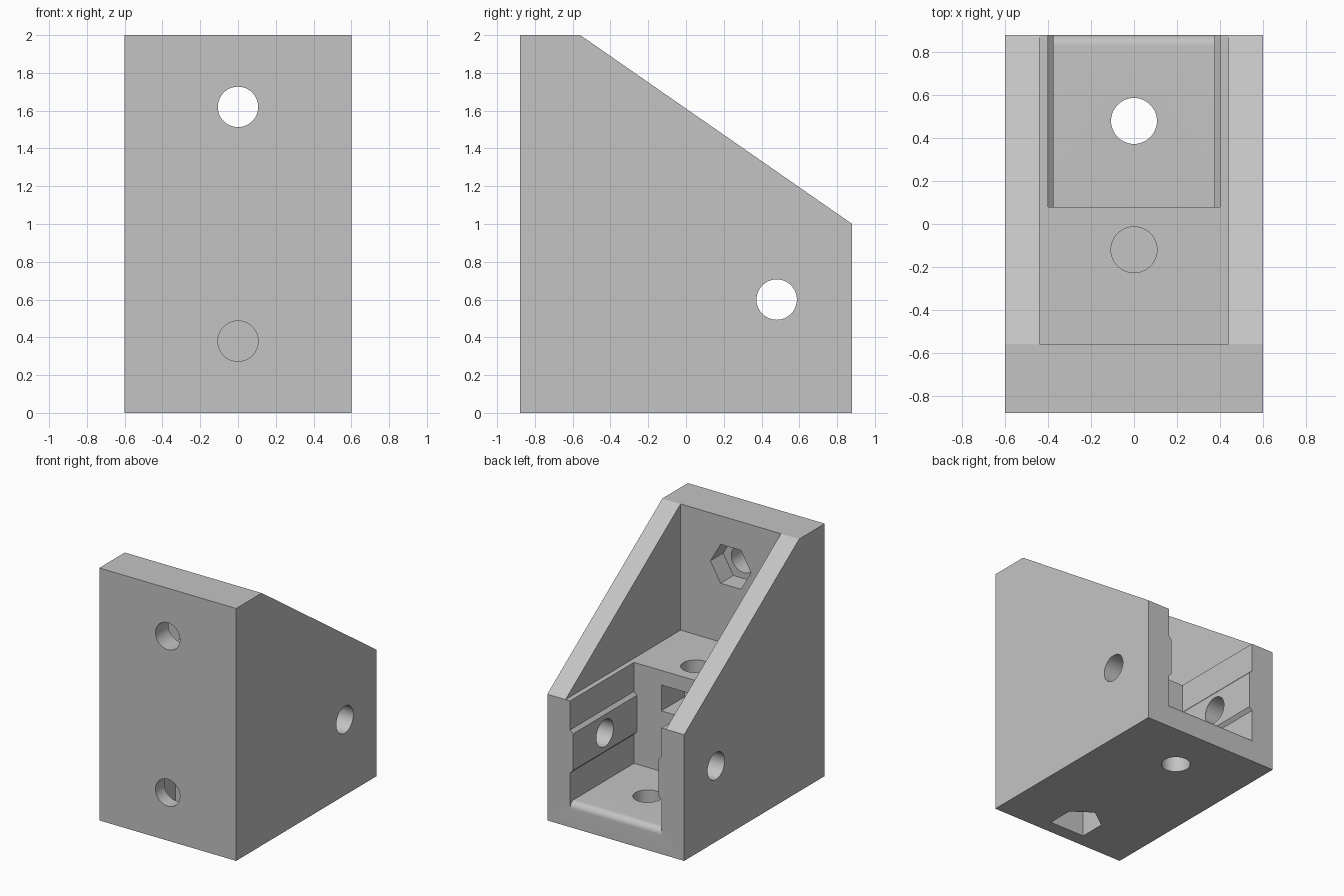
import bpy, bmesh, math
from mathutils import Vector

default = bpy.data.objects.get("Cube")
if default:
    bpy.data.objects.remove(default, do_unlink=True)

grey = bpy.data.materials.new("plain_grey")
grey.use_nodes = True
colour = (0.55, 0.55, 0.55, 1)
grey.diffuse_color = colour
grey.node_tree.nodes["Principled BSDF"].inputs["Base Color"].default_value = colour


def prism(name, points, axis, start, end):
    """Extrude a 2D outline along an axis; points use the other two axes in order."""
    def place(p, t):
        return {"x": Vector((t, p[0], p[1])),
                "y": Vector((p[0], t, p[1])),
                "z": Vector((p[0], p[1], t))}[axis]
    bm = bmesh.new()
    low = [bm.verts.new(place(p, start)) for p in points]
    high = [bm.verts.new(place(p, end)) for p in points]
    bm.faces.new(low)
    bm.faces.new(high)
    for i in range(len(points)):
        j = (i + 1) % len(points)
        bm.faces.new((low[i], low[j], high[j], high[i]))
    bmesh.ops.recalc_face_normals(bm, faces=bm.faces)
    mesh = bpy.data.meshes.new(name)
    bm.to_mesh(mesh)
    bm.free()
    mesh.materials.append(grey)
    obj = bpy.data.objects.new(name, mesh)
    bpy.context.collection.objects.link(obj)
    return obj


def ring(cx, cy, radius, sides):
    return [(cx + radius * math.cos(math.tau * i / sides),
             cy + radius * math.sin(math.tau * i / sides)) for i in range(sides)]


def hole(u, v, axis, start, end, radius=0.107, sides=48):
    cut(prism("hole_cutter", ring(u, v, radius, sides), axis, start, end))


def cut(cutter):
    cutter.hide_render = True
    bpy.context.view_layer.objects.active = bracket
    mod = bracket.modifiers.new("cut", "BOOLEAN")
    mod.operation = "DIFFERENCE"
    mod.solver = "EXACT"
    mod.object = cutter
    bpy.ops.object.modifier_apply(modifier=mod.name)
    bpy.data.objects.remove(cutter, do_unlink=True)


def mirrored(half):
    """Close a right-hand outline with its mirror image across x = 0."""
    return half + [(-x, v) for x, v in reversed(half) if x > 0]


# Solid wedge body
bracket = prism("corner_bracket",
                [(-0.88, 0), (0.88, 0), (0.88, 1), (-0.56, 2), (-0.88, 2)],
                "x", -0.6, 0.6)

# Upper pocket between the sloping side walls
cut(prism("pocket_cutter", mirrored([(0.44, 1), (0.44, 2.2)]), "y", -0.56, 1.1))

# Lower channel with a locating ridge on each side wall
channel = [(0.4, 0.2), (0.4, 0.43), (0.375, 0.455), (0.375, 0.745),
           (0.4, 0.77), (0.4, 1.1)]
cut(prism("channel_cutter", mirrored(channel), "y", 0.08, 1.1))

# Rounded lip at the channel mouth
r = 0.05
lip = [(0.88 - r + r * math.sin(a), 0.2 - r + r * math.cos(a))
       for a in (math.pi / 2 * i / 10 for i in range(11))]
cut(prism("lip_cutter", lip + [(0.95, 0.2 - r), (0.95, 0.25), (0.88 - r, 0.25)],
          "x", -0.4, 0.4))

# Nut slots with pointed inner ends
cut(prism("inner_nut_cutter", [(0.16, 0.2), (0.16, -0.21), (0, -0.3),
                               (-0.16, -0.21), (-0.16, 0.2)], "z", 0.68, 0.885))
cut(prism("base_nut_cutter", [(0.155, -0.77), (0.155, -0.56), (0, -0.45),
                              (-0.155, -0.56), (-0.155, -0.77)], "z", -0.1, 0.56))

# Hexagonal nut pocket and bolt holes
hole(0, 1.62, "y", -0.72, -0.4, 0.178, 6)
hole(0, 1.62, "y", -1, -0.6)
hole(0, 0.38, "y", -1, -0.38)
hole(0, -0.12, "z", 0.62, 1.1)
hole(0, 0.48, "z", -0.1, 0.3)
for side in (-1, 1):
    hole(0.48, 0.6, "x", *sorted((side * 0.3, side * 0.7)))

# Smooth the round surfaces, keep the edges crisp
bpy.ops.object.select_all(action="DESELECT")
bracket.select_set(True)
bpy.context.view_layer.objects.active = bracket
bpy.ops.object.shade_smooth_by_angle(angle=math.radians(30))
